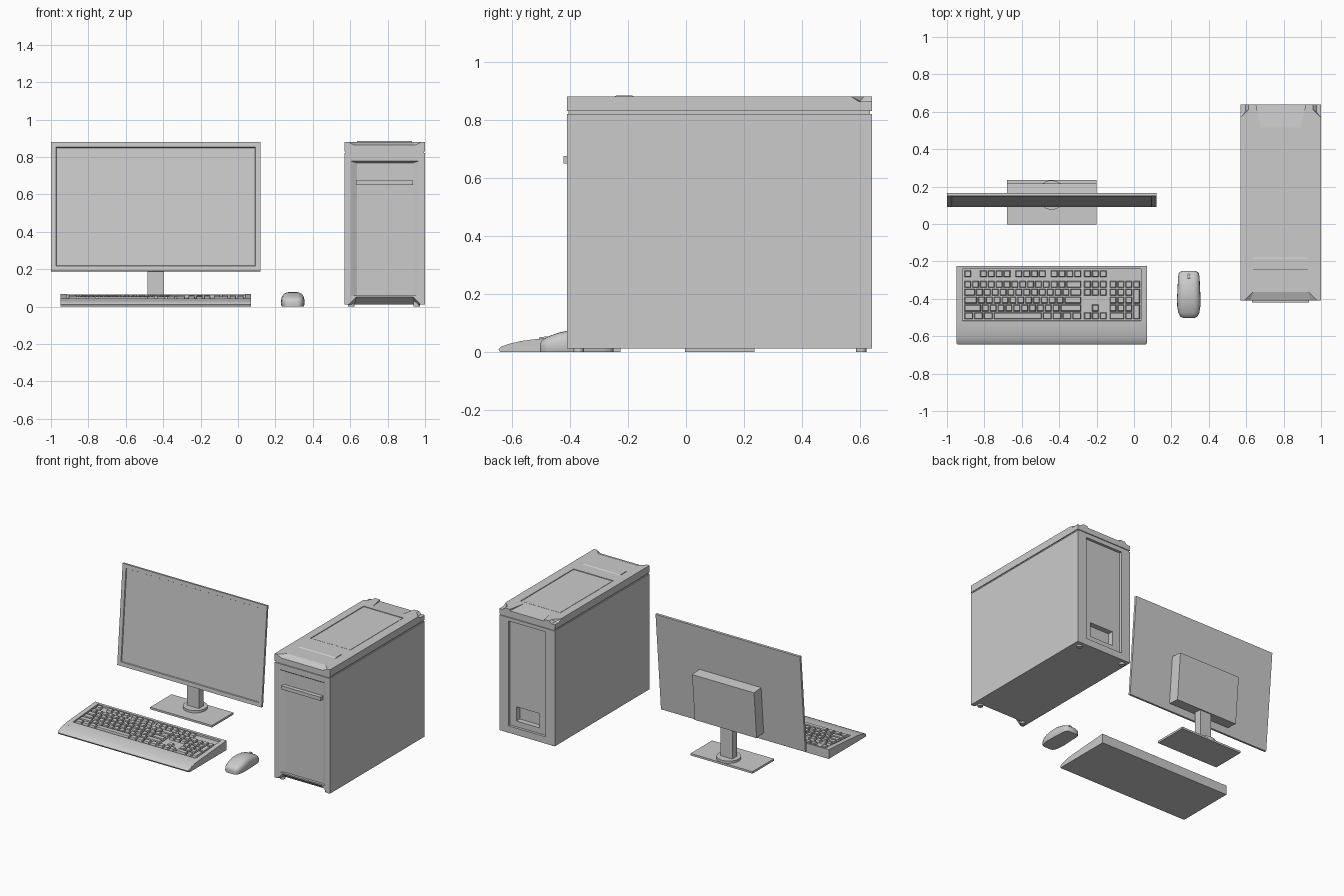
import bpy, bmesh, math
from mathutils import Vector, Matrix

if "Cube" in bpy.data.objects:
    bpy.data.objects.remove(bpy.data.objects["Cube"])

def make(name, bm):
    bmesh.ops.recalc_face_normals(bm, faces=bm.faces)
    me = bpy.data.meshes.new(name)
    bm.to_mesh(me)
    bm.free()
    ob = bpy.data.objects.new(name, me)
    bpy.context.collection.objects.link(ob)
    return ob

def add_box(bm, x0, x1, y0, y1, z0, z1):
    m = Matrix.LocRotScale(((x0+x1)/2, (y0+y1)/2, (z0+z1)/2), None, (x1-x0, y1-y0, z1-z0))
    return bmesh.ops.create_cube(bm, size=1, matrix=m)['verts']

def box(name, *b):
    bm = bmesh.new()
    add_box(bm, *b)
    return make(name, bm)

def prism(name, pts, x0, x1):
    """Extrude a (y, z) profile along x."""
    bm = bmesh.new()
    f = bm.faces.new([bm.verts.new((x0, y, z)) for y, z in pts])
    r = bmesh.ops.extrude_face_region(bm, geom=[f])
    bmesh.ops.translate(bm, vec=(x1-x0, 0, 0), verts=[v for v in r['geom'] if isinstance(v, bmesh.types.BMVert)])
    return make(name, bm)

def hull(name, pts):
    bm = bmesh.new()
    for p in pts:
        bm.verts.new(p)
    bmesh.ops.convex_hull(bm, input=bm.verts[:])
    return make(name, bm)

def cylinder(name, loc, r, depth, rot=None, seg=32):
    bm = bmesh.new()
    m = Matrix.Translation(loc) @ (rot or Matrix())
    bmesh.ops.create_cone(bm, cap_ends=True, segments=seg, radius1=r, radius2=r, depth=depth, matrix=m)
    ob = make(name, bm)
    smooth(ob)
    return ob

def smooth(ob, angle=35):
    bpy.ops.object.select_all(action='DESELECT')
    ob.select_set(True)
    bpy.context.view_layer.objects.active = ob
    bpy.ops.object.shade_smooth_by_angle(angle=math.radians(angle))

def cut(ob, cutter):
    cutter.hide_render = True
    cutter.hide_viewport = False
    cutter.display_type = 'WIRE'
    m = ob.modifiers.new('cut', 'BOOLEAN')
    m.operation, m.solver, m.object = 'DIFFERENCE', 'EXACT', cutter
    bpy.context.view_layer.objects.active = ob
    bpy.ops.object.modifier_apply(modifier=m.name)
    bpy.data.objects.remove(cutter)

def inset(ob, direction, thick, depth):
    """Inset the largest face that looks along direction."""
    bm = bmesh.new()
    bm.from_mesh(ob.data)
    d = Vector(direction)
    f = max((f for f in bm.faces if f.normal.dot(d) > .95), key=lambda f: f.calc_area())
    bmesh.ops.inset_region(bm, faces=[f], thickness=thick, depth=depth, use_even_offset=True)
    bm.to_mesh(ob.data)
    bm.free()

# ---- Monitor, leaning back on its stand
tilt = Matrix.Translation((0, .09, .19)) @ Matrix.Rotation(-.087, 4, 'X')
screen = box('monitor_screen', -1, .12, 0, .016, 0, .692)
inset(screen, (0, -1, 0), .027, 0)
inset(screen, (0, -1, 0), .003, -.006)
inset(screen, (0, -1, 0), .006, 0)
housing = box('monitor_rear_housing', -.68, -.2, .015, .095, .05, .38)
for ob in (screen, housing):
    ob.data.transform(tilt)
box('monitor_neck', -.485, -.395, .13, .18, .015, .27)
cylinder('monitor_neck_collar', (-.44, .155, .021), .078, .018)
box('monitor_base', -.68, -.2, -.003, .235, 0, .014)

# ---- Keyboard
deck = lambda y: .036 + (y + .515) / .29 * .014
body = prism('keyboard_body', [(-.225, 0), (-.64, 0), (-.645, .01), (-.635, .02), (-.605, .03), (-.57, .038),
             (-.535, .043), (-.518, .044), (-.515, deck(-.515)), (-.225, deck(-.225))], -.945, .065)
smooth(body)
rail = [(-.225, 0), (-.635, 0), (-.64, .01), (-.63, .021), (-.6, .031), (-.565, .039), (-.52, .045), (-.225, .066)]
for side, x in (('left', -.95), ('right', .037)):
    smooth(prism('keyboard_rail_' + side, rail, x, x + .033))
prism('keyboard_back_strip', [(-.225, .03), (-.241, .03), (-.241, .063), (-.225, .065)], -.92, .04)

# Keys: (first unit, row, widths), a negative width is a gap
U, X0 = .042, -.91
rows = [(0, 0, [1, -1] + [1]*4 + [-.5] + [1]*4 + [-.5] + [1]*4), (0, 1, [1]*13 + [2]),
        (0, 2, [1.5] + [1]*12 + [1.5]), (0, 3, [1.75] + [1]*11 + [2.25]), (0, 4, [2.25] + [1]*10 + [2.75]),
        (0, 5, [1.25]*3 + [6.25] + [1.25]*4)]
rows += [(15.25, r, [1]*3) for r in (0, 1, 2, 5)] + [(16.25, 4, [1])]
rows += [(18.5, 1, [1]*4)] + [(18.5, r, [1]*3) for r in (2, 3, 4)] + [(18.5, 5, [2, 1])]
keys = bmesh.new()

def key(u, w, y0, y1):
    x0, x1, g = X0 + u*U, X0 + (u + w)*U, .003
    vs = add_box(keys, x0+g, x1-g, y0+g, y1-g, 0, 1)
    cx, cy = (x0+x1)/2, (y0+y1)/2
    for v in vs:
        top = v.co.z > .5
        if top:
            v.co.x -= math.copysign(.004, v.co.x - cx)
            v.co.y -= math.copysign(.004, v.co.y - cy)
        v.co.z = deck(v.co.y) + (.016 if top else -.002)

for u, r, widths in rows:
    y1 = -.245 if r == 0 else -.302 - (r - 1)*U
    for w in widths:
        if w > 0:
            key(u, w, y1 - U, y1)
        u += abs(w)
for r in (2, 4):
    y1 = -.302 - (r - 1)*U
    key(21.5, 1, y1 - 2*U, y1)
make('keyboard_keys', keys)

# ---- Mouse: lofted cross-sections (y, half width, height)
stations = [(-.502, .03, .03), (-.496, .045, .042), (-.475, .056, .054), (-.44, .062, .067), (-.40, .063, .076),
            (-.36, .061, .078), (-.32, .059, .072), (-.285, .058, .061), (-.262, .053, .049), (-.25, .038, .038)]
bm = bmesh.new()
rings = []
for y, w, h in stations:
    ring = [bm.verts.new((.293 + s*w*.93, y, 0)) for s in (1,)]
    for i in range(17):
        a = math.pi * i / 16
        c, s = math.cos(a), math.sin(a)
        ring.append(bm.verts.new((.293 + w*math.copysign(abs(c)**.6, c), y, .012 + (h - .012)*s**.6)))
    ring.append(bm.verts.new((.293 - w*.93, y, 0)))
    rings.append(ring)
for a, b in zip(rings, rings[1:]):
    for i in range(len(a)):
        j = (i + 1) % len(a)
        bm.faces.new((a[i], a[j], b[j], b[i]))
bm.faces.new(rings[0])
bm.faces.new(rings[-1])
smooth(make('mouse_body', bm), 50)
cylinder('mouse_wheel', (.293, -.283, .052), .015, .014, Matrix.Rotation(math.pi/2, 4, 'Y'), 20)

# ---- Tower case
case = box('tower_case', .57, 1, -.41, .64, .012, .82)
cut(case, hull('foot_notch', [(.575, -.42, 0), (.995, -.42, 0), (.935, -.42, .06), (.635, -.42, .06),
                              (.62, -.35, 0), (.95, -.35, 0)]))
panel_cut = hull('front_recess', [(x, y, z) for y, a, b in ((-.42, .585, .985), (-.393, .635, .935))
                                  for x in (a, b) for z in (.06, .785 - (a - .585)*.35)])
cut(case, panel_cut)
box_cut = box('rear_recess', .64, .93, .622, .66, .06, .795)
cut(case, box_cut)
cut(case, box('socket_recess', .7, .88, .585, .64, .10, .20))
box('tower_drive_door', .63, .935, -.421, -.385, .65, .675)
box('tower_lid_gap', .576, .994, -.404, .634, .81, .84)

lid = box('tower_lid', .57, 1, -.41, .64, .83, .88)
# Sloped front lip, cut back corners and sloped back centre
cut(lid, hull('front_lip', [(.57, -.42, .885), (1, -.42, .885), (.62, -.42, .859), (.95, -.42, .859),
                            (.64, -.35, .885), (.93, -.35, .885)]))
for s in (-1, 1):
    c = .785
    cut(lid, hull('corner', [(c + s*x, y, z) for x, y, z in ((.23, .55, .89), (.23, .59, .864), (.23, .66, .864), (.23, .66, .89),
                  (.19, .6, .864), (.19, .66, .864), (.16, .62, .89), (.16, .66, .89))]))
cut(lid, hull('back_slope', [(.68, .505, .881), (.89, .505, .881), (.65, .65, .868), (.92, .65, .868),
                             (.65, .65, .89), (.92, .65, .89)]))
cut(lid, box('vent_recess', .625, .935, -.09, .50, .875, .9))
box('tower_lid_panel', .63, .93, -.085, .495, .87, .878)
prism('tower_lid_ridge', [(-.25, .878), (-.24, .884), (-.185, .884), (-.175, .878)], .635, .93)

for fx in (.605, .955):
    for fy in (-.37, .603):
        cylinder('tower_foot', (fx, fy, .01 if fy > 0 else .02), .018, .02 if fy > 0 else .04)
